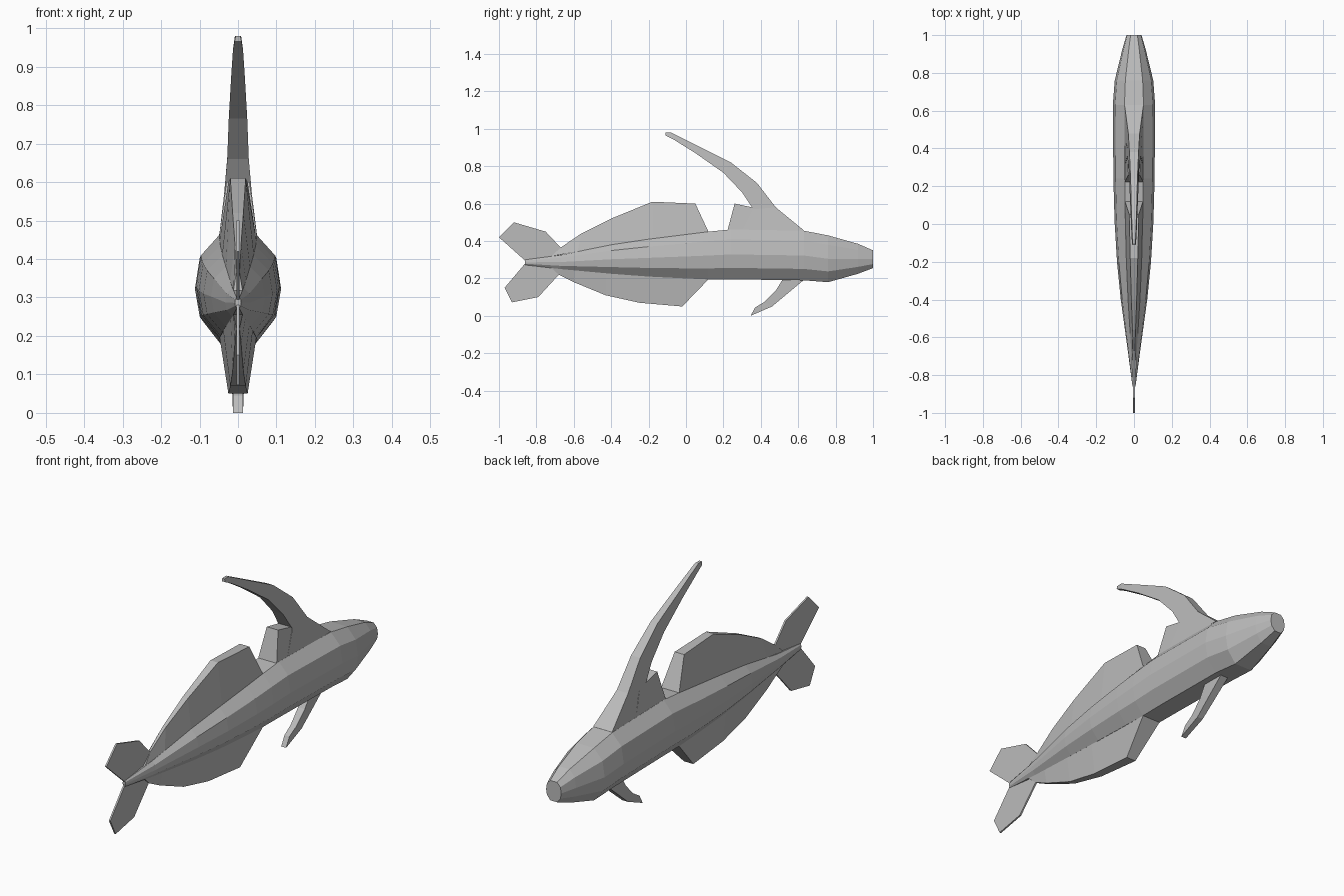
import bpy, bmesh

if "Cube" in bpy.data.objects:
    bpy.data.objects.remove(bpy.data.objects["Cube"])

grey = bpy.data.materials.new("hull_grey")
grey.diffuse_color = (0.5, 0.5, 0.5, 1)
grey.use_nodes = True
grey.node_tree.nodes["Principled BSDF"].inputs["Base Color"].default_value = grey.diffuse_color


def loft(name, rings):
    """Skin a row of equal-sized rings and cap both ends."""
    bm = bmesh.new()
    vs = [[bm.verts.new(p) for p in r] for r in rings]
    n = len(rings[0])
    for a, b in zip(vs, vs[1:]):
        for i in range(n):
            j = (i + 1) % n
            bm.faces.new((a[i], a[j], b[j], b[i]))
    bm.faces.new(vs[0])
    bm.faces.new(vs[-1])
    bmesh.ops.recalc_face_normals(bm, faces=bm.faces)
    me = bpy.data.meshes.new(name)
    bm.to_mesh(me)
    bm.free()
    me.materials.append(grey)
    ob = bpy.data.objects.new(name, me)
    bpy.context.collection.objects.link(ob)
    return ob


def ribbed(name, ribs):
    """Tapered blade; each rib is (y, z, half width) at its two edges."""
    return loft(name, [[(-wa, ya, za), (wa, ya, za), (wb, yb, zb), (-wb, yb, zb)]
                       for (ya, za, wa), (yb, zb, wb) in ribs])


def plate(name, outline, half):
    """Flat side-profile plate."""
    return loft(name, [[(x, y, z) for y, z in outline] for x in (-half, half)])


# Ten-sided tapering hull: y, bottom, top, half width
stations = [(-0.86, .272, .30, .008), (-0.67, .25, .325, .033), (-0.4, .225, .38, .07),
            (-0.2, .21, .41, .09), (0.0, .20, .435, .102), (0.12, .195, .45, .106),
            (0.24, .195, .462, .109), (0.63, .19, .455, .112), (0.76, .18, .43, .102),
            (0.92, .225, .385, .063), (1.0, .255, .35, .04)]
half_section = [(.45, 1), (.89, .8), (1, .5), (.89, .23), (.45, 0)]
section = half_section + [(-x, t) for x, t in reversed(half_section)]
loft("hull", [[(w * x, y, lo + (hi - lo) * t) for x, t in section]
              for y, lo, hi, w in stations])


def hull_at(y):
    for a, b in zip(stations, stations[1:]):
        if a[0] <= y <= b[0]:
            t = (y - a[0]) / (b[0] - a[0])
            return [p + (q - p) * t for p, q in zip(a, b)]


# Back and belly fins, growing out of the hull edges
def hull_fin(name, edge, side):
    ribs = []
    for y, z, w, base_y in edge:
        _, lo, hi, hw = hull_at(base_y)
        ribs.append(((y, z, w), (base_y, hi if side > 0 else lo, hw * .45)))
    ribbed(name, ribs)


hull_fin("back_fin", [(-.67, .365, .004, -.72), (-.56, .44, .008, -.58), (-.4, .52, .014, -.4),
                      (-.18, .61, .02, -.18), (.05, .60, .025, .12)], 1)
hull_fin("belly_fin", [(-.68, .22, .004, -.72), (-.6, .18, .008, -.6), (-.43, .11, .014, -.43),
                       (-.25, .07, .02, -.25), (-.02, .05, .025, .12)], -1)

# Long swept horn: leading edge and trailing edge
ribbed("horn", [((.63, .457, .05), (.30, .45, .05)),
                ((.48, .58, .03), (.36, .57, .036)),
                ((.38, .71, .024), (.30, .66, .028)),
                ((.24, .82, .018), (.20, .765, .024)),
                ((.08, .90, .014), (.05, .87, .018)),
                ((-.08, .98, .008), (-.07, .945, .013)),
                ((-.11, .98, .006), (-.11, .965, .009))])

# Stub behind the horn
ribbed("horn_stub", [((.22, .45, .05), (.45, .45, .05)),
                     ((.26, .60, .03), (.40, .57, .034))])

# Swept belly blade
ribbed("belly_blade", [((.64, .20, .02), (.52, .20, .02)),
                       ((.55, .125, .018), (.48, .135, .018)),
                       ((.46, .05, .015), (.42, .075, .015)),
                       ((.345, .0, .013), (.37, .045, .013))])

# Tail plates
plate("upper_tail", [(-1, .42), (-.92, .50), (-.75, .45), (-.67, .365),
                     (-.66, .29), (-.86, .295)], .004)
plate("lower_tail", [(-.86, .28), (-.97, .15), (-.93, .072), (-.79, .10),
                     (-.68, .22), (-.67, .28)], .004)
